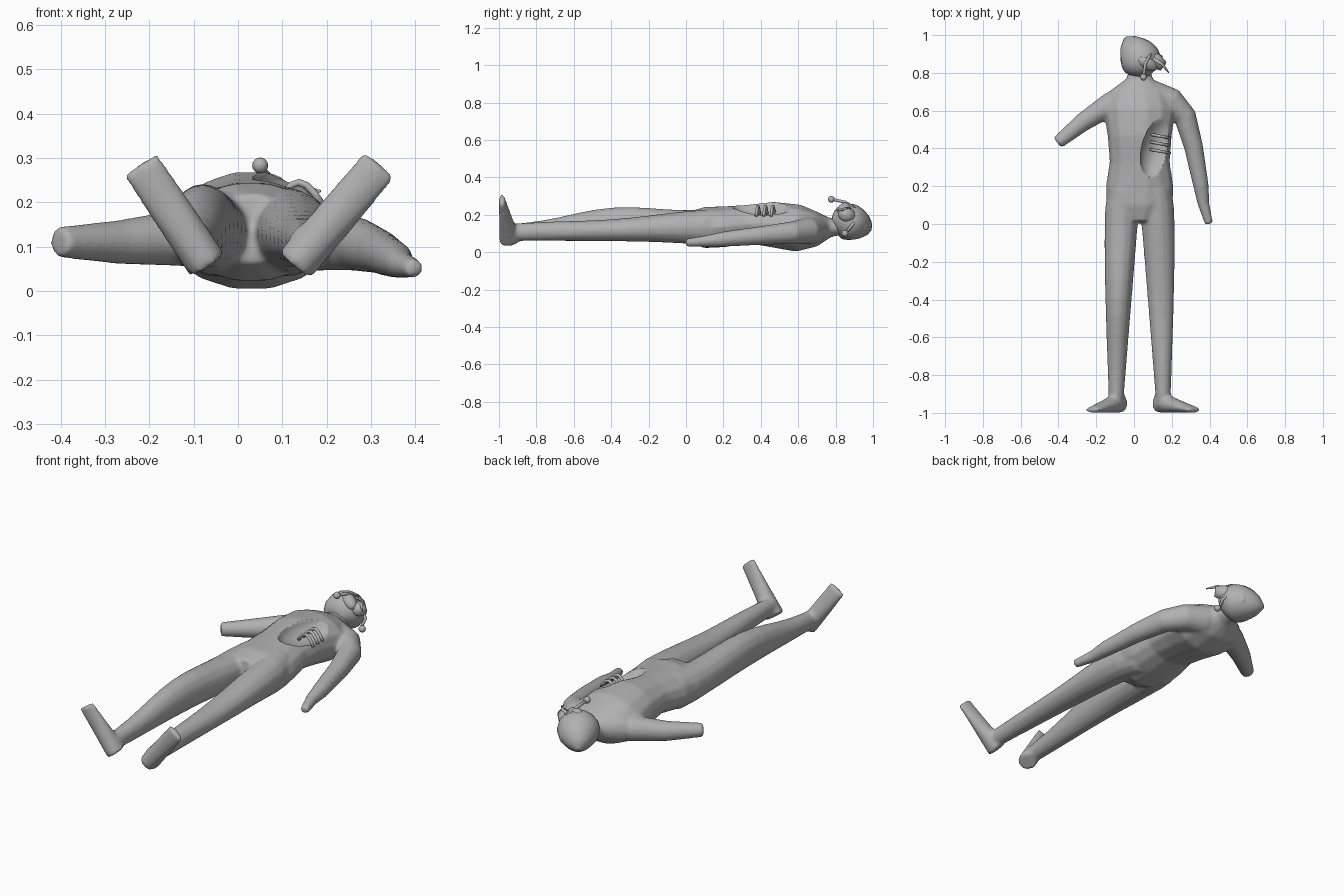
import bpy, bmesh, math
from mathutils import Vector

default_cube = bpy.data.objects.get("Cube")
if default_cube:
    bpy.data.objects.remove(default_cube, do_unlink=True)

grey = bpy.data.materials.new("plain grey")
grey.use_nodes = True
grey.diffuse_color = (.44, .44, .44, 1)
grey.node_tree.nodes["Principled BSDF"].inputs["Base Color"].default_value = grey.diffuse_color

CENTRE = .03  # middle of the hips in x


def lerp(start, end, t):
    return start + (end - start) * t


def steps(count):
    return [i / (count - 1) for i in range(count)]


def hump(t):
    return max(math.sin(math.pi * t), 0)


def loft(bm, sections, up=(0, 0, 1), sides=14):
    """Closed tube through sections of (centre, half width, half depth)."""
    centres = [Vector(section[0]) for section in sections]
    last = len(centres) - 1
    rings = []
    for i, (centre, width, depth) in enumerate(sections):
        along = (centres[min(i + 1, last)] - centres[max(i - 1, 0)]).normalized()
        across = along.cross(Vector(up)).normalized()
        over = across.cross(along)
        angles = [math.tau * k / sides for k in range(sides)]
        rings.append([bm.verts.new(centres[i] + across * width * math.cos(angle)
                                   + over * depth * math.sin(angle)) for angle in angles])
    for lower, upper in zip(rings, rings[1:]):
        for k in range(sides):
            bm.faces.new((lower[k - 1], lower[k], upper[k], upper[k - 1]))
    bm.faces.new(rings[0])
    bm.faces.new(rings[-1])


def limb(bm, points, start_radius, end_radius):
    """Round tube whose radius changes evenly from point to point."""
    radii = [lerp(start_radius, end_radius, t) for t in steps(len(points))]
    loft(bm, list(zip(points, radii, radii)))


def finish(bm, name):
    bmesh.ops.recalc_face_normals(bm, faces=bm.faces)
    for face in bm.faces:
        face.smooth = True
    mesh = bpy.data.meshes.new(name)
    bm.to_mesh(mesh)
    bm.free()
    mesh.materials.append(grey)
    obj = bpy.data.objects.new(name, mesh)
    bpy.context.collection.objects.link(obj)
    return obj


def ball(name, location, size, rotation=(0, 0, 0)):
    bm = bmesh.new()
    bmesh.ops.create_uvsphere(bm, u_segments=16, v_segments=8, radius=1)
    obj = finish(bm, name)
    obj.location, obj.scale, obj.rotation_euler = location, size, rotation
    return obj


def tube(name, points, start_radius, end_radius):
    bm = bmesh.new()
    limb(bm, points, start_radius, end_radius)
    return finish(bm, name)


# Torso: y, half width, underside and upper side of each section
body_mesh = bmesh.new()
torso = [
    (.01, .1, .06, .22), (.1, .175, .02, .245), (.2, .18, .025, .247),
    (.33, .16, .045, .255), (.46, .17, .025, .272), (.6, .19, 0, .257),
    (.7, .165, .03, .22), (.77, .07, .08, .185), (.86, .05, .1, .18),
]
loft(body_mesh, [((CENTRE, y, (low + high) / 2), width, (high - low) / 2)
                 for y, width, low, high in torso])

# Legs taper to the ankle; the right knee is raised, the feet splay outwards
for side, knee_lift, splay in ((-1, .048, .25), (1, -.015, .29)):
    leg = []
    for t in steps(13):
        top = lerp(.235, .15, t) + knee_lift * hump(t) ** 3
        bottom = .06 - .03 * (1 - t) ** 4
        x = CENTRE + side * lerp(.08, .125, t ** .5)
        width = lerp(.085, .038, t) + .011 * hump(t ** .5)
        leg.append(((x, lerp(.18, -.96, t), (top + bottom) / 2), width, (top - bottom) / 2))
    loft(body_mesh, leg)

    foot = []
    for t in steps(6):
        thickness = lerp(.058, .015, t)
        centre = (CENTRE + side * lerp(.1, splay, t), thickness - 1, lerp(.06, .285, t))
        foot.append((centre, .047, thickness))
    loft(body_mesh, foot, up=(0, 1, 0))

# Right arm ends in a stump, left arm lies beside the hip
limb(body_mesh, [(0, .66, .12), (-.13, .63, .12), (-.27, .54, .11), (-.405, .43, .11)], .08, .035)
limb(body_mesh, [(.1, .68, .12), (.2, .65, .115), (.27, .57, .105), (.315, .41, .09),
                 (.355, .2, .07), (.367, .11, .06), (.398, 0, .05)], .08, .022)

# One skin over torso, legs and arms
body = finish(body_mesh, "body")
merge = body.modifiers.new("merge", "REMESH")
merge.mode = "VOXEL"
merge.voxel_size = .009
merge.use_smooth_shade = True
soften = body.modifiers.new("soften", "SMOOTH")
soften.iterations = 8

# Open wound in the left side of the chest
cutter = ball("wound_cutter", (.13, .41, .265), (.09, .18, .075), (0, .2, -.3))
cutter.hide_render = True
cutter.hide_set(True)
wound = body.modifiers.new("wound", "BOOLEAN")
wound.operation = "DIFFERENCE"
wound.object = cutter

# Arched ribs across the wound
for number in range(3):
    arch = [(lerp(.085, .19, t), lerp(.475, .455, t) - .04 * number,
             .195 + .05 * hump(t)) for t in steps(7)]
    tube(f"rib_{number + 1}", arch, .008, .008)

# Head: egg that leans over towards a pointed crown on the right
head = []
for t in steps(11):
    bulge = hump(t)
    radius = .012 + .095 * bulge ** .7
    centre = (lerp(.075, -.045, t) + .02 * bulge, lerp(.785, .985, t) - .015 * bulge,
              lerp(.165, .12, t) + .02 * bulge)
    head.append((centre, radius, radius * .92))
head_mesh = bmesh.new()
loft(head_mesh, head)
finish(head_mesh, "head")

# Mask with goggles, plate, muzzle and fang, turned to the left
ball("left_goggle", (.065, .935, .15), (.035, .042, .05), (0, 0, .4))
ball("right_goggle", (.025, .945, .17), (.05, .036, .042), (0, .3, -.4))
ball("mask_plate", (.07, .85, .23), (.06, .035, .035), (0, .3, -.5))
tube("muzzle", [(.08, .88, .18), (.12, .86, .2), (.155, .835, .205)], .05, .028)
tube("fang", [(.1, .875, .225), (.15, .845, .23), (.185, .8, .225)], .014, .003)

# Breathing hose and strap, each with an end knob
tube("hose", [(.05, .78, .283), (.06, .85, .268), (.09, .9, .235)], .008, .008)
tube("strap", [(.14, .855, .105), (.145, .885, .14), (.1, .915, .19)], .008, .008)
for name, location in (("hose_knob", (.05, .777, .283)), ("strap_knob", (.15, .85, .1))):
    ball(name, location, (.018, .018, .018))
